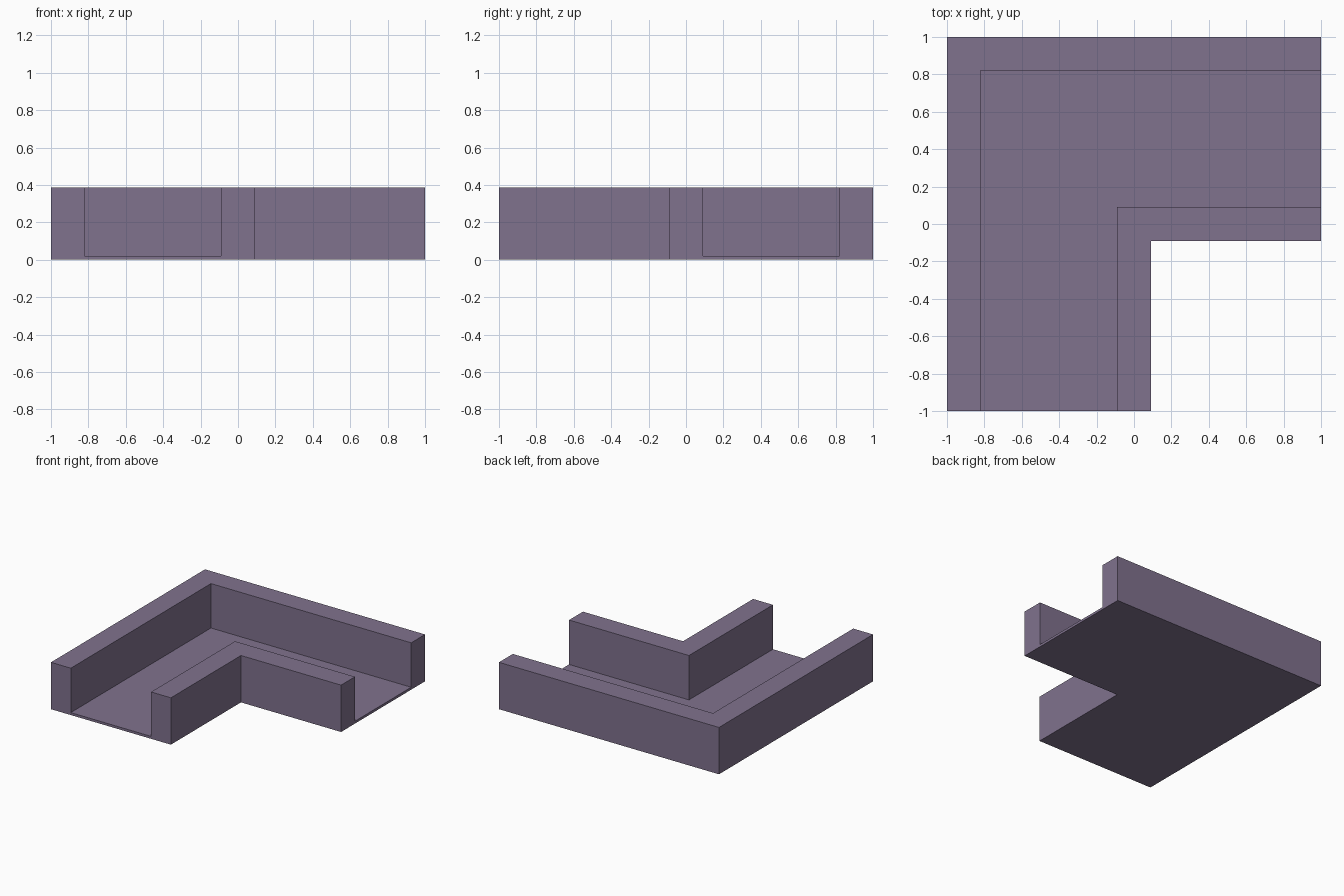
import bpy
import bmesh

cube = bpy.data.objects.get("Cube")
if cube:
    bpy.data.objects.remove(cube, do_unlink=True)

HEIGHT = 0.385
FLOOR = 0.02
WALL = 0.18
WIDTH = 1.09

# Muted purple
purple = bpy.data.materials.new("muted_purple")
purple.use_nodes = True
colour = (0.216, 0.168, 0.27, 1)
purple.diffuse_color = colour
purple.node_tree.nodes["Principled BSDF"].inputs["Base Color"].default_value = colour

# Channel cross-section: distance in from the outer wall, height
section = [
    (0, 0), (WIDTH, 0), (WIDTH, HEIGHT), (WIDTH - WALL, HEIGHT),
    (WIDTH - WALL, FLOOR), (WALL, FLOOR), (WALL, HEIGHT), (0, HEIGHT),
]

# Section placed at the front end, the mitred corner and the left end
stations = [
    lambda t, z: (t - 1, -1, z),
    lambda t, z: (t - 1, 1 - t, z),
    lambda t, z: (1, 1 - t, z),
]

bm = bmesh.new()
rings = [[bm.verts.new(place(t, z)) for t, z in section] for place in stations]
for a, b in zip(rings, rings[1:]):
    for i in range(len(section)):
        j = (i + 1) % len(section)
        bm.faces.new((a[i], a[j], b[j], b[i]))

# Open channel ends
bm.faces.new(rings[0])
bm.faces.new(rings[-1])
bmesh.ops.recalc_face_normals(bm, faces=bm.faces[:])

mesh = bpy.data.meshes.new("corner_channel")
bm.to_mesh(mesh)
bm.free()
mesh.materials.append(purple)
channel = bpy.data.objects.new("corner_channel", mesh)
bpy.context.collection.objects.link(channel)
